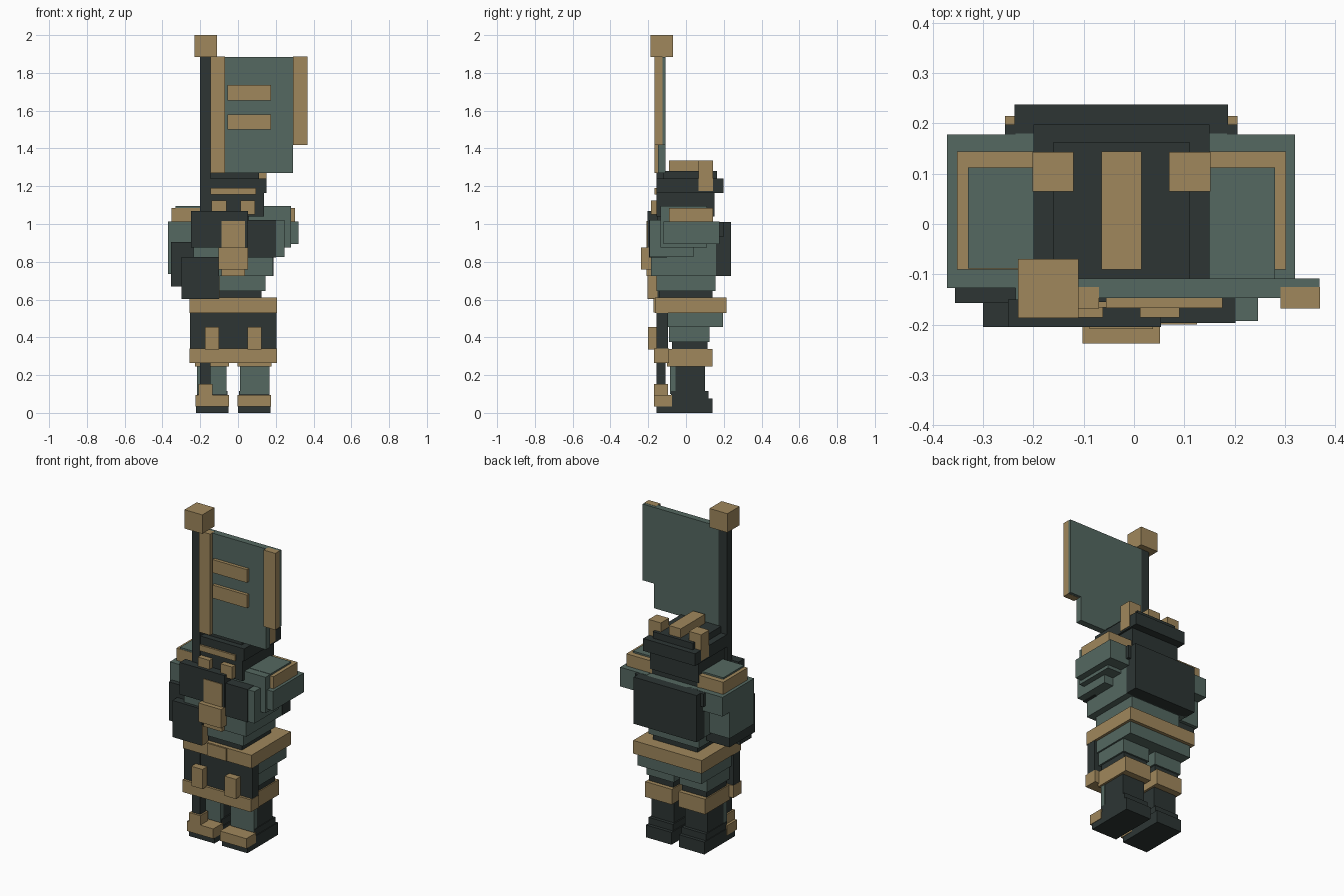
import bpy
import bmesh
from mathutils import Matrix, Vector

default_cube = bpy.data.objects.get("Cube")
if default_cube:
    bpy.data.objects.remove(default_cube, do_unlink=True)

BODY_CENTRE = -.025


def make_material(name, colour):
    material = bpy.data.materials.new(name)
    material.use_nodes = True
    rgba = (*colour, 1)
    material.diffuse_color = rgba
    shader = next(n for n in material.node_tree.nodes if n.type == 'BSDF_PRINCIPLED')
    shader.inputs["Base Color"].default_value = rgba
    shader.inputs["Roughness"].default_value = .8
    return material


gold = make_material("dull gold", (.35, .245, .107))
dark = make_material("dark iron", (.026, .036, .034))
teal = make_material("grey teal", (.089, .138, .119))


def box(name, material, x, y, z):
    """Add a block spanning the given ranges."""
    low, high = (Vector(corner) for corner in zip(x, y, z))
    size = high - low
    mesh = bpy.data.meshes.new(name)
    bm = bmesh.new()
    bmesh.ops.create_cube(bm, size=1, matrix=Matrix.Diagonal((*size, 1)))
    bm.to_mesh(mesh)
    bm.free()
    mesh.materials.append(material)
    block = bpy.data.objects.new(name, mesh)
    block.location = (low + high) / 2
    bpy.context.collection.objects.link(block)
    return block


def centred(name, material, half, y, z):
    """Add a block that is symmetric about the body."""
    return box(name, material, (BODY_CENTRE - half, BODY_CENTRE + half), y, z)


def pair(name, material, x, y, z):
    """Add a left block and its mirror image on the right of the body."""
    box("left_" + name, material, x, y, z)
    mirrored = [2 * BODY_CENTRE - value for value in reversed(x)]
    box("right_" + name, material, mirrored, y, z)


# Feet and legs
pair("boot_sole", dark, x=(0, .172), y=(-.155, .14), z=(0, .075))
pair("boot_ankle", dark, x=(.005, .168), y=(-.08, .12), z=(.07, .115))
pair("toe_cap", gold, x=(-.002, .175), y=(-.17, -.075), z=(.035, .095))
pair("lower_leg", dark, x=(.012, .164), y=(-.06, .1), z=(.1, .3))
pair("shin_guard", teal, x=(.01, .166), y=(-.085, -.055), z=(.1, .25))
pair("knee_cuff", gold, x=(-.002, .177), y=(-.1, .14), z=(.245, .338))
pair("thigh", dark, x=(.005, .17), y=(-.075, .115), z=(.3, .4))

# Hips and armoured skirt
pair("thigh_plate", teal, x=(-.005, .18), y=(-.09, .125), z=(.375, .46))
centred("hip_plate", teal, .215, y=(-.095, .195), z=(.455, .54))
centred("front_skirt", dark, .23, y=(-.155, -.095), z=(.33, .54))
centred("skirt_hem", gold, .231, y=(-.17, -.09), z=(.265, .34))
pair("skirt_tab", gold, x=(.05, .125), y=(-.2, -.15), z=(.335, .455))
centred("waist_belt", gold, .231, y=(-.165, .215), z=(.53, .61))
centred("belt_buckle", gold, .065, y=(-.172, -.16), z=(.532, .608))

# Torso
centred("waist", dark, .15, y=(-.14, .14), z=(.6, .66))
centred("lower_torso", teal, .17, y=(-.155, .155), z=(.645, .73))
centred("torso", teal, .21, y=(-.185, .18), z=(.725, 1.01))
centred("shoulder_plate", dark, .231, y=(-.06, .198), z=(.93, 1.01))
centred("neck_base", dark, .19, y=(-.12, .14), z=(1, 1.07))
centred("back_plate", dark, .212, y=(.16, .237), z=(.725, 1.01))

# Chest plate and its centre clasp
box("chest_plate", dark, x=(-.25, .054), y=(-.205, -.15), z=(.875, 1.07))
centred("chest_strip", gold, .063, y=(-.209, -.17), z=(.725, 1.015))
centred("chest_clasp", gold, .077, y=(-.237, -.18), z=(.76, .875))

# Shoulders
pair("shoulder_rim", gold, x=(.13, .302), y=(-.09, .144), z=(1, 1.086))
pair("shoulder_cap", teal, x=(.12, .28), y=(-.088, .112), z=(.98, 1.096))
box("left_shoulder_guard", teal, x=(.14, .32), y=(-.12, .178), z=(.895, 1.012))
box("right_shoulder_guard", teal, x=(-.371, -.2), y=(-.127, .178), z=(.895, 1.012))

# Left arm, folded across the chest
box("left_upper_arm", teal, x=(.056, .28), y=(-.135, .11), z=(.875, 1.094))
box("left_forearm", teal, x=(.1, .246), y=(-.193, .04), z=(.825, 1.02))
box("left_glove", dark, x=(.05, .202), y=(-.197, -.1), z=(.822, 1.022))

# Right arm, held low beside the pole
box("right_upper_arm", teal, x=(-.371, -.22), y=(-.127, .11), z=(.735, .9))
box("right_forearm", dark, x=(-.356, -.2), y=(-.157, .09), z=(.67, .905))
box("right_glove", dark, x=(-.3, -.1), y=(-.205, -.09), z=(.602, .825))
box("right_glove_trim", gold, x=(-.2, -.097), y=(-.203, -.15), z=(.605, .724))

# Head and helmet
centred("head", dark, .163, y=(-.155, .15), z=(1.04, 1.2))
centred("helmet_brim", dark, .175, y=(-.155, .198), z=(1.165, 1.24))
centred("helmet_crown", dark, .135, y=(-.12, .163), z=(1.23, 1.28))
centred("brow_band", gold, .12, y=(-.166, -.15), z=(1.155, 1.19))
pair("cheek_guard", gold, x=(.012, .09), y=(-.186, -.11), z=(1.05, 1.125))
centred("helmet_crest", gold, .04, y=(-.09, .144), z=(1.27, 1.335))
pair("helmet_horn", gold, x=(.07, .152), y=(.065, .143), z=(1.175, 1.335))

# Flag pole
box("flag_pole", dark, x=(-.2, -.145), y=(-.157, -.108), z=(.1, 1.9))
box("pole_foot", gold, x=(-.21, -.135), y=(-.17, -.095), z=(.04, .152))
box("pole_finial", gold, x=(-.23, -.11), y=(-.187, -.07), z=(1.885, 2))

# Flag with a stepped lower corner, trims and two plain stripes
box("flag_cloth", teal, x=(-.145, .292), y=(-.147, -.108), z=(1.27, 1.885))
box("flag_outer_cloth", teal, x=(.292, .368), y=(-.147, -.108), z=(1.42, 1.885))
box("flag_pole_trim", gold, x=(-.146, -.07), y=(-.168, -.125), z=(1.269, 1.886))
box("flag_outer_trim", gold, x=(.291, .369), y=(-.168, -.125), z=(1.419, 1.886))
for name, height in (("upper", 1.655), ("lower", 1.5)):
    box(name + "_flag_stripe", gold, x=(-.056, .176), y=(-.167, -.14),
        z=(height, height + .08))
